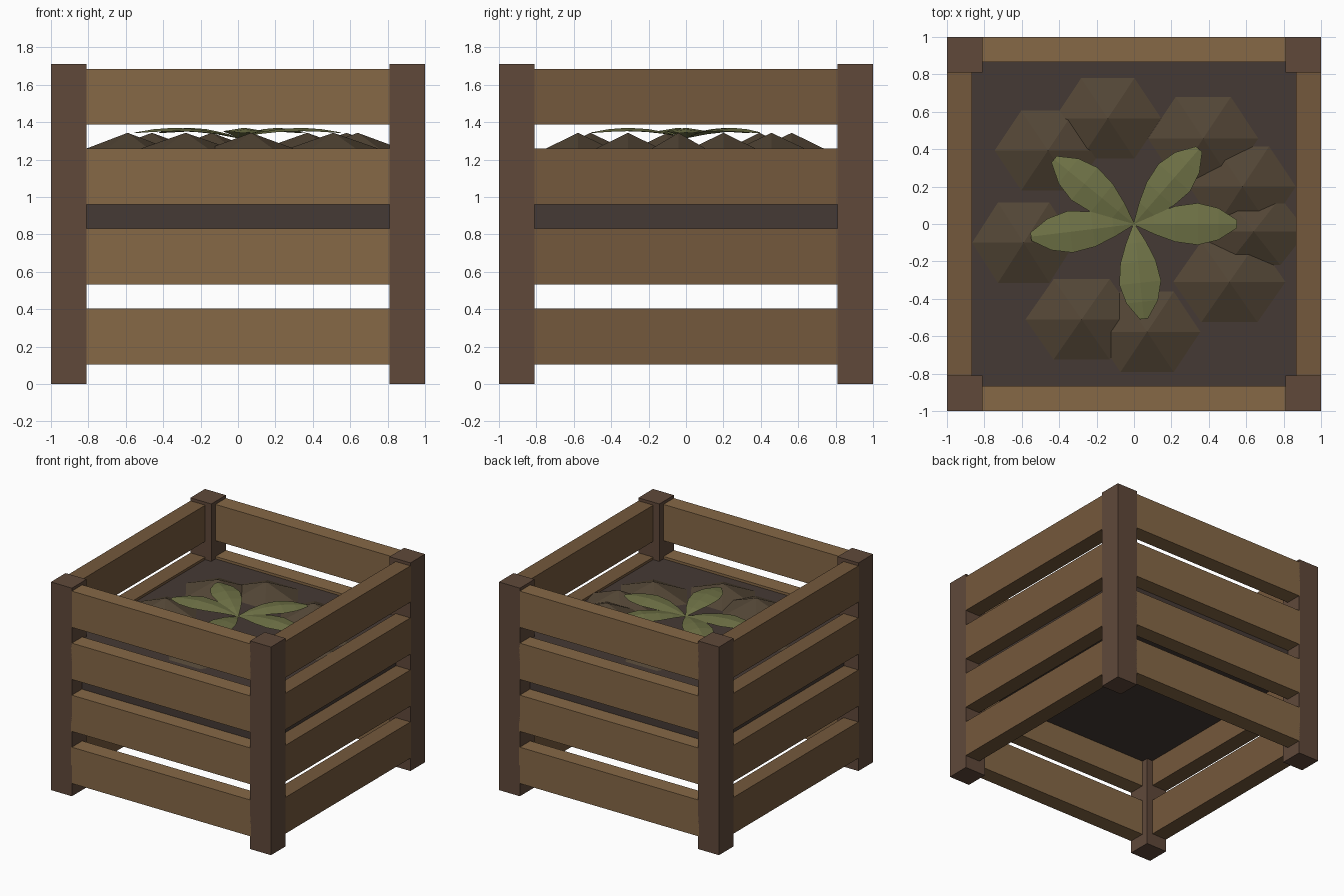
import bpy, bmesh
from math import cos, sin, pi, radians

if "Cube" in bpy.data.objects:
    bpy.data.objects.remove(bpy.data.objects["Cube"])


def material(name, rgb):
    m = bpy.data.materials.new(name)
    m.diffuse_color = (*rgb, 1)
    m.use_nodes = True
    m.node_tree.nodes["Principled BSDF"].inputs["Base Color"].default_value = m.diffuse_color
    return m


POST = material("dark_wood", (0.115, 0.066, 0.042))
SLAT_LIGHT = material("light_wood", (0.24, 0.14, 0.062))
SLAT_DARK = material("mid_wood", (0.175, 0.098, 0.045))
SOIL = material("soil", (0.06, 0.042, 0.035))
CLOD = material("clod", (0.085, 0.06, 0.036))
LEAF = material("leaf", (0.16, 0.17, 0.062))


def finish(name, bm, mat):
    mesh = bpy.data.meshes.new(name)
    bm.to_mesh(mesh)
    bm.free()
    mesh.materials.append(mat)
    ob = bpy.data.objects.new(name, mesh)
    bpy.context.collection.objects.link(ob)
    return ob


def box(name, lo, hi, mat):
    bm = bmesh.new()
    bmesh.ops.create_cube(bm, size=1)
    for v in bm.verts:
        for i in range(3):
            v.co[i] = lo[i] if v.co[i] < 0 else hi[i]
    return finish(name, bm, mat)


# corner posts
W = 0.19
for sx, xn in ((-1, "left"), (1, "right")):
    for sy, yn in ((-1, "front"), (1, "back")):
        xs, ys = sorted((sx, sx * (1 - W))), sorted((sy, sy * (1 - W)))
        box(f"{yn}_{xn}_post", (xs[0], ys[0], 0), (xs[1], ys[1], 1.71), POST)

# four rows of slats, ends tucked into the posts
T, E = 0.135, 0.82
for row in range(4):
    z0 = 0.105 + row * 0.4275
    z1 = z0 + 0.298
    for s, yn, xn in ((-1, "front", "left"), (1, "back", "right")):
        a, b = sorted((s, s * (1 - T)))
        box(f"{yn}_slat_{row + 1}", (-E, a, z0), (E, b, z1), SLAT_LIGHT)
        box(f"{xn}_slat_{row + 1}", (a, -E, z0), (b, E, z1), SLAT_DARK)

# soil block
TOP = 1.238
box("soil", (-0.87, -0.87, 0.75), (0.87, 0.87, TOP), SOIL)

# six-sided clods: centre x, y and radii
clods = [(-0.14, 0.565, 0.285, 0.215), (0.37, 0.457, 0.295, 0.222),
         (-0.46, 0.393, 0.285, 0.213), (0.58, 0.20, 0.285, 0.215),
         (0.64, -0.04, 0.285, 0.18), (0.51, -0.31, 0.30, 0.215),
         (0.07, -0.577, 0.285, 0.215), (-0.28, -0.51, 0.30, 0.215),
         (-0.59, -0.10, 0.275, 0.215)]
for n, (cx, cy, rx, ry) in enumerate(clods):
    bm = bmesh.new()
    ring = [bm.verts.new((cx + rx * cos(k * pi / 3),
                          cy + ry * sin(k * pi / 3) / sin(pi / 3), TOP)) for k in range(6)]
    tip = bm.verts.new((cx, cy, 1.343))
    bm.faces.new(ring[::-1])
    for k in range(6):
        bm.faces.new((ring[k], ring[(k + 1) % 6], tip))
    finish(f"soil_clod_{n + 1}", bm, CLOD)

# arched leaves with a raised midrib: distance, half width, height
profile = [(0.0, 0.004, 1.315), (0.2, 0.055, 1.345), (0.4, 0.095, 1.363),
           (0.62, 0.112, 1.370), (0.82, 0.085, 1.362), (1.0, 0.022, 1.345)]
for n, (angle, length) in enumerate([(0, 0.55), (49, 0.53), (141, 0.55), (187, 0.555), (276, 0.51)]):
    c, s = cos(radians(angle)), sin(radians(angle))
    bm = bmesh.new()
    rows = []
    for t, w, z in profile:
        rows.append([bm.verts.new((t * length * c - o * s, t * length * s + o * c,
                                   z - abs(o) * 0.16)) for o in (-w, 0, w)])
    for a, b in zip(rows, rows[1:]):
        for k in (0, 1):
            bm.faces.new((a[k], b[k], b[k + 1], a[k + 1]))
    finish(f"leaf_{n + 1}", bm, LEAF)
